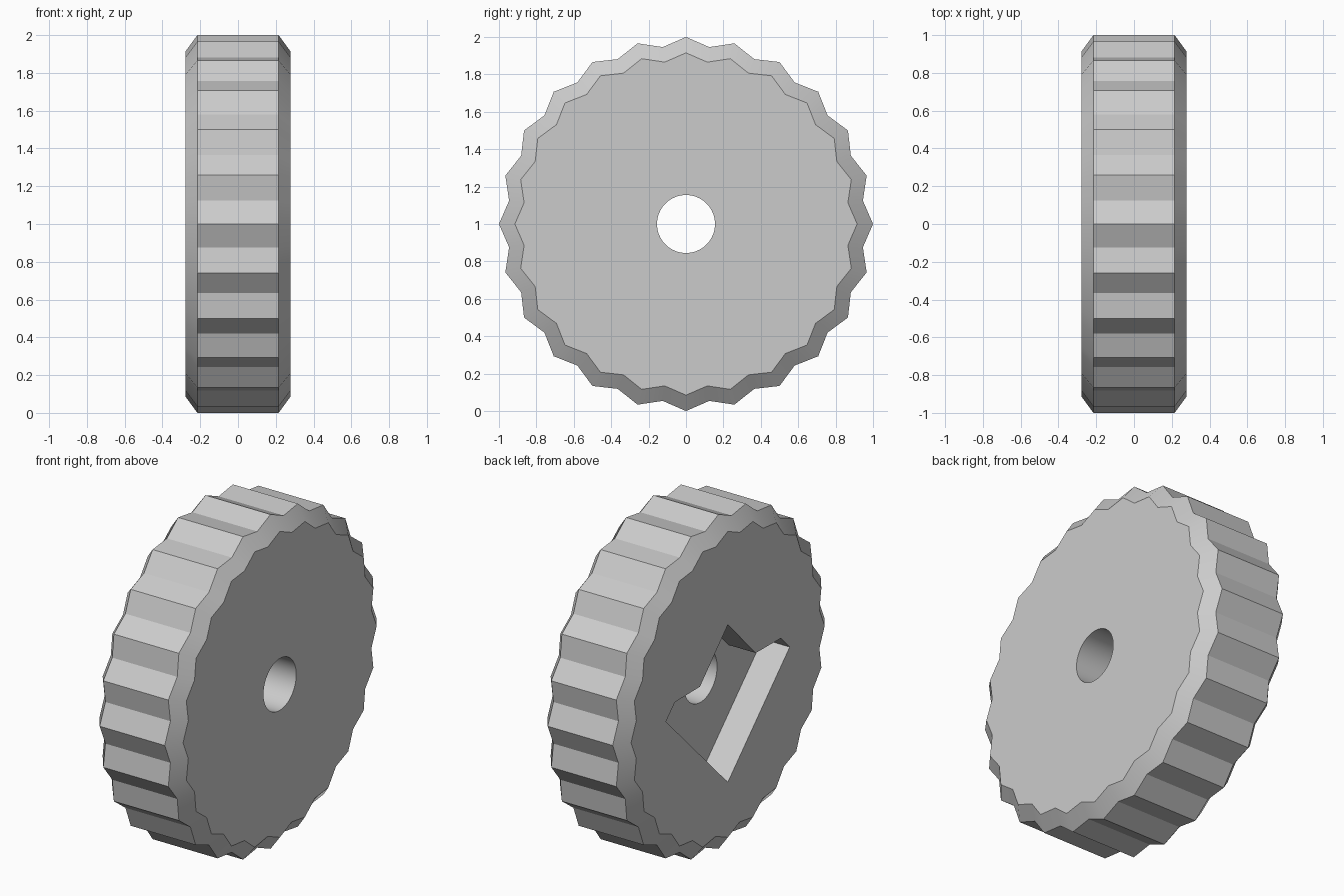
import bpy, bmesh
from math import sin, cos, pi

cube = bpy.data.objects.get("Cube")
if cube:
    bpy.data.objects.remove(cube, do_unlink=True)

TEETH = 24
HALF, SHOULDER = 0.277, 0.215      # half width, and where the chamfer starts
TIP, VALLEY = 1.0, 0.954
CHAMFER = 0.915                    # scale of the outline on the flat sides
POCKET_DEPTH = 0.18

grey = bpy.data.materials.new("plain_grey")
grey.use_nodes = True
colour = (0.6, 0.6, 0.6, 1)
grey.diffuse_color = colour
grey.node_tree.nodes["Principled BSDF"].inputs["Base Color"].default_value = colour


def loft(name, outline, sections):
    """Skin a y/z outline through (x, scale) sections and cap both ends."""
    bm = bmesh.new()
    rings = [[bm.verts.new((x, y * s, z * s + 1)) for y, z in outline]
             for x, s in sections]
    n = len(outline)
    for a, b in zip(rings, rings[1:]):
        for i in range(n):
            j = (i + 1) % n
            bm.faces.new((a[i], a[j], b[j], b[i]))
    bm.faces.new(rings[0])
    bm.faces.new(rings[-1])
    bmesh.ops.recalc_face_normals(bm, faces=bm.faces)
    mesh = bpy.data.meshes.new(name)
    bm.to_mesh(mesh)
    bm.free()
    mesh.materials.append(grey)
    obj = bpy.data.objects.new(name, mesh)
    bpy.context.collection.objects.link(obj)
    return obj


def circle(count, radius):
    return [(radius(i) * sin(2 * pi * i / count), radius(i) * cos(2 * pi * i / count))
            for i in range(count)]


# Toothed wheel with chamfered rims
wheel = loft("toothed_wheel",
             circle(2 * TEETH, lambda i: VALLEY if i % 2 else TIP),
             [(-HALF, CHAMFER), (-SHOULDER, 1), (SHOULDER, 1), (HALF, CHAMFER)])

# Round axle bore
bore = loft("axle_bore_cutter", circle(64, lambda i: 0.155), [(-0.5, 1), (0.5, 1)])

# Arrow-shaped pocket on one side, mirrored across the middle
half = [(0.264, 0.087), (0.5, 0.085), (0.585, 0)]
pocket_outline = ([(0, 0.357)] + half + [(0, -0.585)]
                  + [(-y, z) for y, z in reversed(half)])
pocket = loft("pocket_cutter", pocket_outline,
              [(-0.5, 1), (-HALF + POCKET_DEPTH, 1)])

# Cut both openings
bpy.ops.object.select_all(action='DESELECT')
wheel.select_set(True)
bpy.context.view_layer.objects.active = wheel
for cutter in (bore, pocket):
    cutter.hide_render = True
    mod = wheel.modifiers.new("cut", 'BOOLEAN')
    mod.operation = 'DIFFERENCE'
    mod.solver = 'EXACT'
    mod.object = cutter
    bpy.ops.object.modifier_apply(modifier=mod.name)
    bpy.data.objects.remove(cutter, do_unlink=True)

bpy.ops.object.shade_smooth_by_angle(angle=pi / 6)
